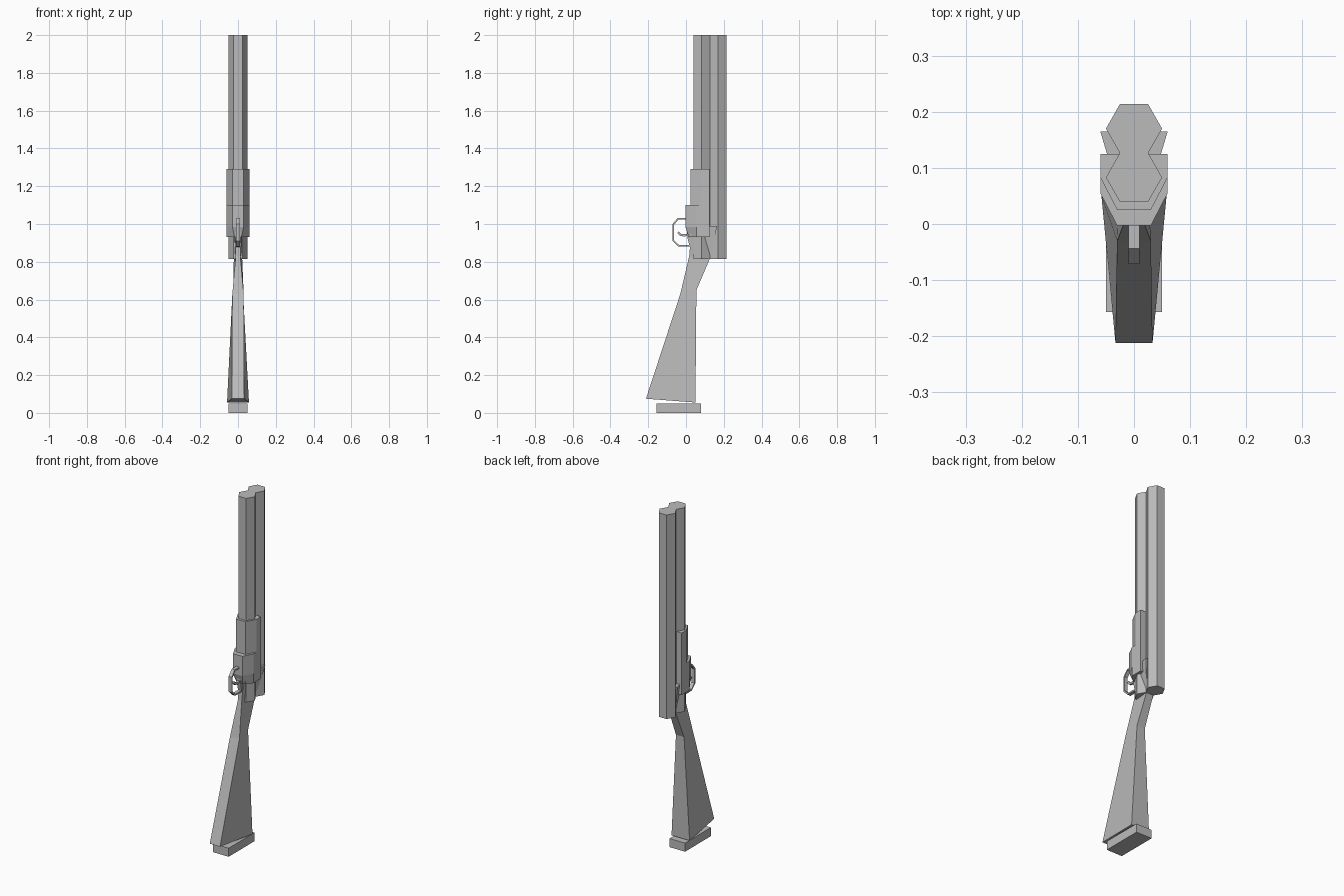
import bpy
import bmesh
import math
from mathutils import Vector

if "Cube" in bpy.data.objects:
    bpy.data.objects.remove(bpy.data.objects["Cube"], do_unlink=True)

grey = bpy.data.materials.new("plain_grey")
grey.use_nodes = True
grey.diffuse_color = (0.5, 0.5, 0.5, 1)
grey.node_tree.nodes["Principled BSDF"].inputs["Base Color"].default_value = (0.5, 0.5, 0.5, 1)


def loft(name, rings):
    """Skin a closed solid through rings of equal point count."""
    bm = bmesh.new()
    loops = [[bm.verts.new(p) for p in ring] for ring in rings]
    n = len(loops[0])
    for a, b in zip(loops, loops[1:]):
        for i in range(n):
            j = (i + 1) % n
            bm.faces.new((a[i], a[j], b[j], b[i]))
    bm.faces.new(loops[0])
    bm.faces.new(loops[-1])
    bmesh.ops.recalc_face_normals(bm, faces=bm.faces)
    mesh = bpy.data.meshes.new(name)
    bm.to_mesh(mesh)
    bm.free()
    mesh.materials.append(grey)
    obj = bpy.data.objects.new(name, mesh)
    bpy.context.collection.objects.link(obj)
    return obj


def mirrored(half):
    """Close a half outline of (x, y) points across x = 0."""
    return half + [(-x, y) for x, y in reversed(half)]


def prism(name, half, z0, z1):
    outline = mirrored(half)
    return loft(name, [[(x, y, z) for x, y in outline] for z in (z0, z1)])


def strip(name, path, width, thick):
    """Square bar following an open path of (y, z) points."""
    pts = [Vector(p) for p in path]
    rings = []
    for i, p in enumerate(pts):
        d0 = (p - pts[max(i - 1, 0)]).normalized()
        d1 = (pts[min(i + 1, len(pts) - 1)] - p).normalized()
        d = (d0 + d1).normalized()
        across = Vector((-d.y, d.x)) * thick / 2
        rings.append([(s * width / 2, *(p + t * across))
                      for s, t in ((-1, -1), (1, -1), (1, 1), (-1, 1))])
    return loft(name, rings)


# Two hexagonal barrels, one behind the other
for name, y in (("front_barrel", 0.083), ("rear_barrel", 0.17)):
    hexagon = [(0.025, y - 0.044), (0.05, y), (0.025, y + 0.044)]
    prism(name, hexagon, 0.815, 2.0)

# Handguard wrapped around the front barrel
prism("handguard", [(0.03, 0.025), (0.06, 0.083), (0.06, 0.125)], 0.93, 1.29)

# Receiver with a tapered lower end
receiver = [(0.93, 0.018, 0.015), (0.985, 0.03, -0.003), (1.1, 0.03, -0.003)]
loft("receiver", [[(x, y, z) for x, y in mirrored([(w, f), (0.06, 0.055), (0.06, 0.085)])]
                  for z, w, f in receiver])

# Stock: front and back edges as (half width, y, z)
front_edge = [(0.033, -0.212, 0.075), (0.03, -0.03, 0.63),
              (0.012, 0.017, 0.83), (0.02, 0.03, 0.985)]
back_edge = [(0.058, 0.05, 0.055), (0.026, 0.055, 0.65),
             (0.022, 0.128, 0.82), (0.06, 0.165, 0.99)]
loft("stock", [[(-f[0], f[1], f[2]), f, b, (-b[0], b[1], b[2])]
               for f, b in zip(front_edge, back_edge)])

# Butt plate
prism("butt_plate", [(0.05, -0.157), (0.05, 0.08)], 0, 0.05)

# Trigger guard and trigger
strip("trigger_guard", [(0.01, 1.028), (-0.042, 1.028), (-0.067, 0.998),
                        (-0.067, 0.912), (-0.038, 0.884), (0.03, 0.884)], 0.02, 0.009)
strip("trigger", [(0.03, 0.945), (-0.012, 0.94), (-0.03, 0.943), (-0.042, 0.957)], 0.012, 0.012)
strip("trigger_mount", [(0.035, 0.87), (0.02, 0.93), (0.015, 1.0)], 0.024, 0.025)
